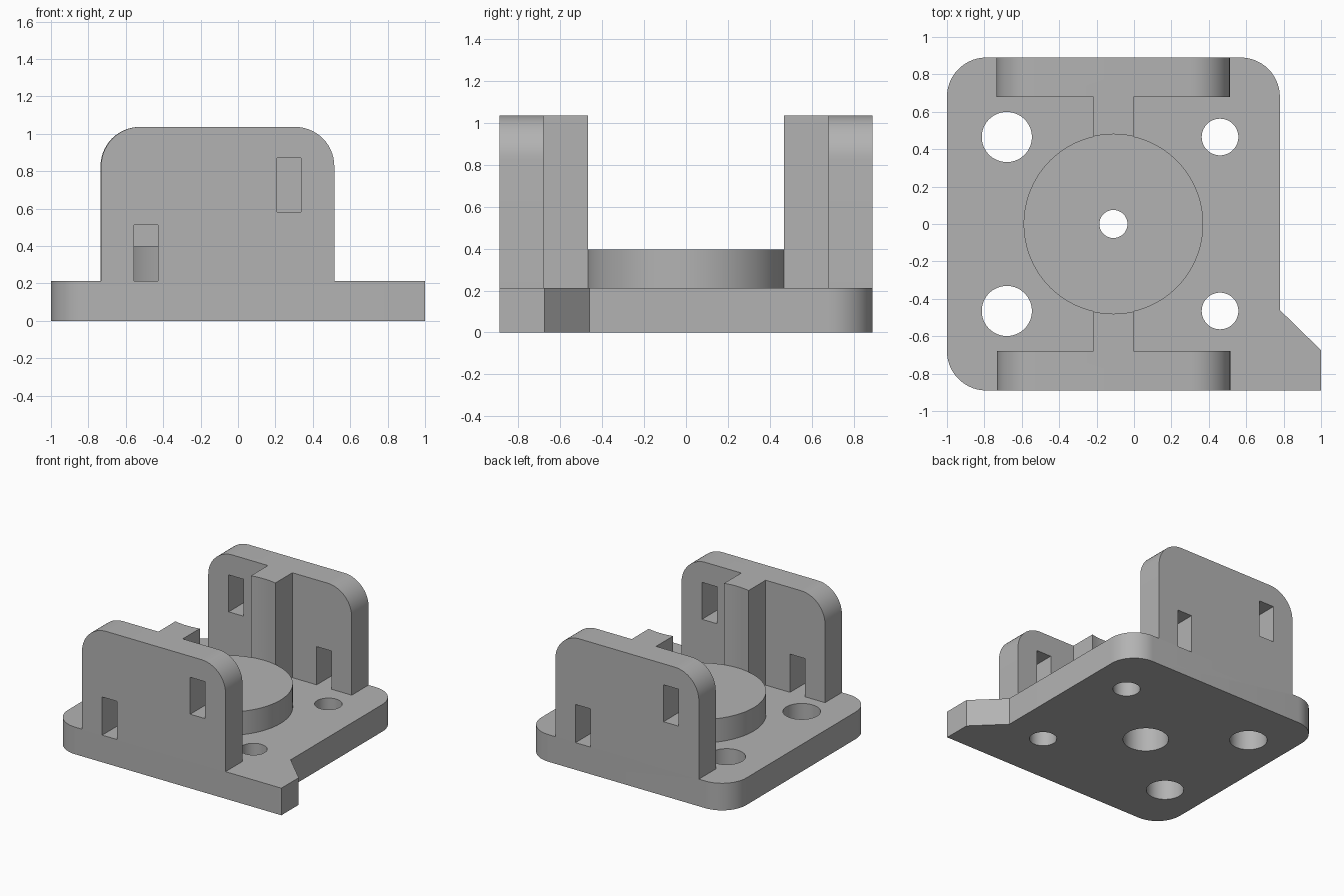
import bpy, bmesh, math
from mathutils import Vector, Matrix

if "Cube" in bpy.data.objects:
    bpy.data.objects.remove(bpy.data.objects["Cube"])

CX = -0.11            # shared axis of disc, ribs and walls
BASE, TOP = 0.213, 1.037
DISC_R, DISC_TOP = 0.48, 0.397

grey = bpy.data.materials.new("grey plastic")
grey.diffuse_color = (0.45, 0.45, 0.45, 1)
grey.use_nodes = True
grey.node_tree.nodes["Principled BSDF"].inputs["Base Color"].default_value = grey.diffuse_color


def outline(corners, steps=14):
    """Turn (x, y, radius) corners into points, rounding where radius > 0."""
    pts = []
    for i, (x, y, r) in enumerate(corners):
        p = Vector((x, y))
        if not r:
            pts.append(p)
            continue
        a = (Vector(corners[i - 1][:2]) - p).normalized()
        b = (Vector(corners[(i + 1) % len(corners)][:2]) - p).normalized()
        for k in range(steps + 1):
            t = k / steps * math.pi / 2
            pts.append(p + a * r * (1 - math.sin(t)) + b * r * (1 - math.cos(t)))
    return pts


def prism(name, pts, lo, hi, upright=False):
    """Extrude a profile along z, or along y when upright."""
    bm = bmesh.new()
    place = (lambda p, h: (p[0], h, p[1])) if upright else (lambda p, h: (p[0], p[1], h))
    face = bm.faces.new([bm.verts.new(place(p, lo)) for p in pts])
    ext = bmesh.ops.extrude_face_region(bm, geom=[face])
    shift = Vector(place((0, 0), hi - lo))
    bmesh.ops.translate(bm, vec=shift, verts=[v for v in ext["geom"] if isinstance(v, bmesh.types.BMVert)])
    bmesh.ops.recalc_face_normals(bm, faces=bm.faces)
    me = bpy.data.meshes.new(name)
    bm.to_mesh(me)
    bm.free()
    me.materials.append(grey)
    ob = bpy.data.objects.new(name, me)
    bpy.context.collection.objects.link(ob)
    return ob


def box(name, x0, x1, y0, y1, z0, z1):
    return prism(name, [(x0, y0), (x1, y0), (x1, y1), (x0, y1)], z0, z1)


def cylinder(name, x, y, r, z0, z1, n=64):
    ring = [(x + r * math.cos(2 * math.pi * k / n), y + r * math.sin(2 * math.pi * k / n)) for k in range(n)]
    return prism(name, ring, z0, z1)


def combine(target, other, operation):
    """Apply a boolean and discard the other solid."""
    mod = target.modifiers.new("boolean", "BOOLEAN")
    mod.operation, mod.solver, mod.object = operation, "EXACT", other
    bpy.context.view_layer.objects.active = target
    bpy.ops.object.modifier_apply(modifier=mod.name)
    bpy.data.objects.remove(other)


# Base plate with three round corners and a pointed tab at the front right
plate = outline([(-1, -0.89, 0.21), (1, -0.89, 0), (1, -0.675, 0), (0.78, -0.46, 0),
                 (0.78, 0.89, 0.21), (-1, 0.89, 0.21)])
bracket = prism("bracket", plate, 0, BASE)

# Two slotted walls with inner ribs; the back one is the front one turned half round
wall_profile = outline([(-0.732, BASE, 0), (0.515, BASE, 0), (0.515, TOP, 0.21), (-0.732, TOP, 0.21)])
for name, turn in (("front_wall", 0), ("back_wall", math.pi)):
    wall = prism(name, wall_profile, -0.89, -0.68, upright=True)
    combine(wall, box("rib", CX - 0.106, CX + 0.106, -0.75, -0.4, BASE, TOP), "UNION")
    combine(wall, cylinder("rib_hollow", CX, 0, DISC_R, 0, 1.2, 128), "DIFFERENCE")
    combine(wall, box("low_slot", -0.557, -0.428, -1, -0.6, BASE - 0.1, 0.513), "DIFFERENCE")
    combine(wall, box("high_slot", 0.208, 0.337, -1, -0.6, 0.582, 0.872), "DIFFERENCE")
    axis = Vector((CX, 0, 0))
    wall.data.transform(Matrix.Translation(axis) @ Matrix.Rotation(turn, 4, "Z") @ Matrix.Translation(-axis))
    combine(bracket, wall, "UNION")

# Raised round seat
combine(bracket, cylinder("disc", CX, 0, DISC_R, BASE - 0.1, DISC_TOP, 128), "UNION")

# Mounting holes, centre bore and its wider pocket underneath
for y in (-0.465, 0.465):
    combine(bracket, cylinder("large_hole", -0.68, y, 0.134, -0.1, 0.3), "DIFFERENCE")
    combine(bracket, cylinder("small_hole", 0.46, y, 0.098, -0.1, 0.3), "DIFFERENCE")
combine(bracket, cylinder("bore", CX, 0, 0.075, -0.1, 0.6), "DIFFERENCE")
combine(bracket, cylinder("pocket", CX, 0, 0.163, -0.1, 0.25), "DIFFERENCE")

# Smooth the curved walls, keep the edges crisp
bpy.ops.object.select_all(action="DESELECT")
bracket.select_set(True)
bpy.context.view_layer.objects.active = bracket
bpy.ops.object.shade_smooth_by_angle(angle=math.radians(30))
